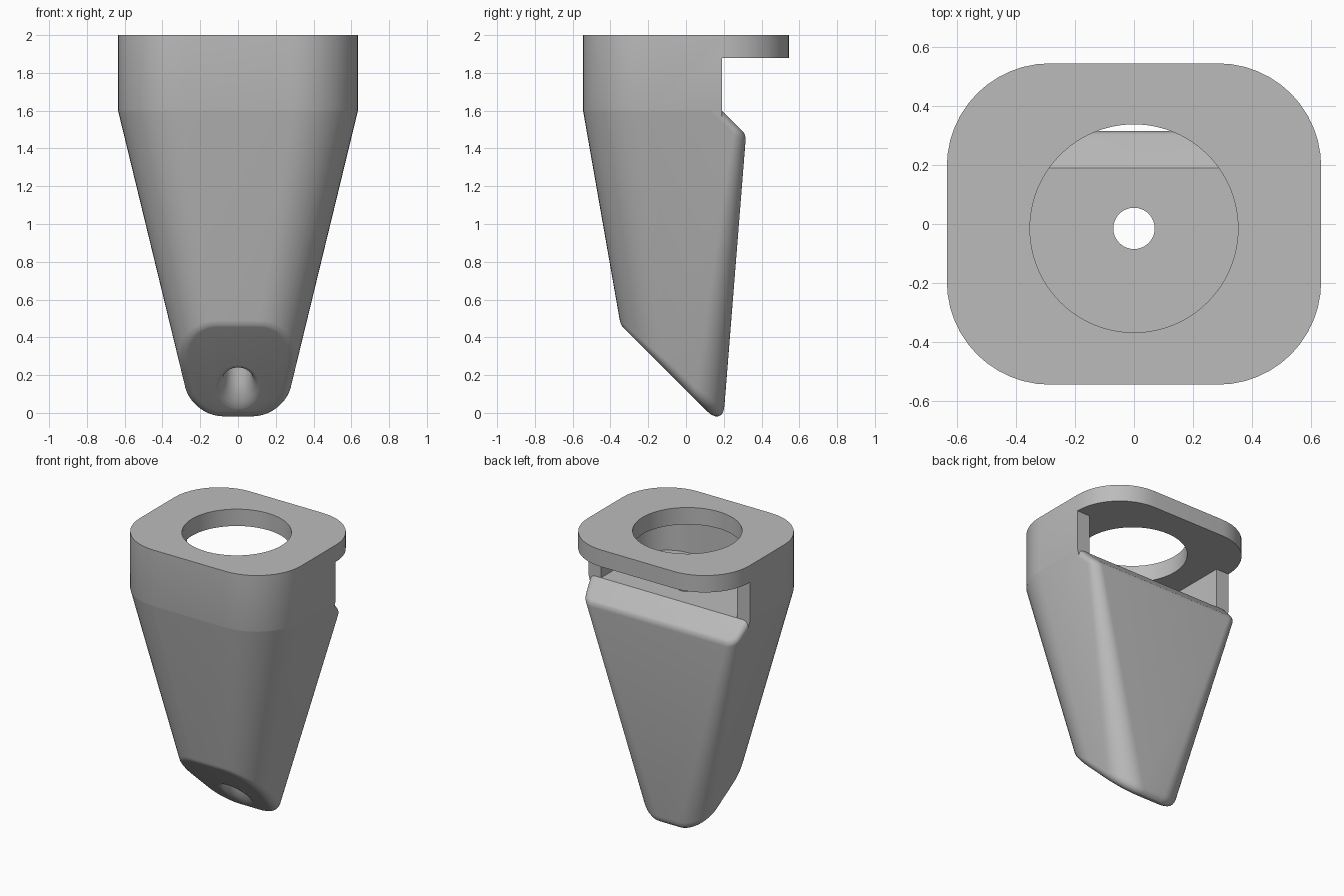
import bpy, bmesh, math
from mathutils import Vector

if "Cube" in bpy.data.objects:
    bpy.data.objects.remove(bpy.data.objects["Cube"], do_unlink=True)

# One plain grey for the whole moulding
grey = bpy.data.materials.new("plain_grey")
grey.use_nodes = True
colour = (0.5, 0.5, 0.5, 1)
grey.diffuse_color = colour
grey.node_tree.nodes["Principled BSDF"].inputs["Base Color"].default_value = colour


def section(half_x, y_front, y_back, r_front, r_back, z, steps=12):
    """Rounded rectangle ring with separate front and back corner radii."""
    corners = [(1, y_back - r_back, r_back, 0), (-1, y_back - r_back, r_back, 90),
               (-1, y_front + r_front, r_front, 180), (1, y_front + r_front, r_front, 270)]
    ring = []
    for sx, cy, r, start in corners:
        cx = sx * (half_x - r)
        for i in range(steps + 1):
            a = math.radians(start + 90 * i / steps)
            ring.append(Vector((cx + r * math.cos(a), cy + r * math.sin(a), z)))
    return ring


def circle(radius, cy, height, count=64):
    """Ring whose height is a function of y."""
    ring = []
    for i in range(count):
        a = math.tau * i / count
        y = cy + radius * math.sin(a)
        ring.append(Vector((radius * math.cos(a), y, height(y))))
    return ring


def loft(rings):
    bm = bmesh.new()
    loops = [[bm.verts.new(p) for p in ring] for ring in rings]
    n = len(loops[0])
    for low, high in zip(loops, loops[1:]):
        for i in range(n):
            j = (i + 1) % n
            bm.faces.new((low[i], low[j], high[j], high[i]))
    bm.faces.new(loops[0][::-1])
    bm.faces.new(loops[-1])
    bmesh.ops.recalc_face_normals(bm, faces=bm.faces)
    return bm


def make(name, bm):
    mesh = bpy.data.meshes.new(name)
    bm.to_mesh(mesh)
    bm.free()
    mesh.materials.append(grey)
    ob = bpy.data.objects.new(name, mesh)
    bpy.context.collection.objects.link(ob)
    return ob


def select_only(ob):
    bpy.ops.object.select_all(action='DESELECT')
    bpy.context.view_layer.objects.active = ob
    ob.select_set(True)


def cut(ob, bm):
    cutter = make("cutter", bm)
    cutter.hide_render = True
    mod = ob.modifiers.new("cut", 'BOOLEAN')
    mod.operation, mod.solver, mod.object = 'DIFFERENCE', 'EXACT', cutter
    select_only(ob)
    bpy.ops.object.modifier_apply(modifier=mod.name)
    bpy.data.objects.remove(cutter, do_unlink=True)


SHELF, SLOT_Y, SLANT, PLATE, BORE_Y = 1.6, 0.19, 0.12, 1.88, -0.015
WIDTH = 0.14


def slice_off(bm, layer, point, normal, radius):
    """Cut with a plane, cap it, and weight the rim for a constant rounding."""
    geom = bm.verts[:] + bm.edges[:] + bm.faces[:]
    res = bmesh.ops.bisect_plane(bm, geom=geom, plane_co=point, plane_no=normal,
                                 clear_outer=True, dist=1e-5)
    rim = [e for e in res["geom_cut"] if isinstance(e, bmesh.types.BMEdge)]
    caps = bmesh.ops.holes_fill(bm, edges=rim, sides=0)["faces"]
    bmesh.ops.recalc_face_normals(bm, faces=bm.faces)
    for e in {e for face in caps for e in face.edges}:
        if min(v.co.z for v in e.verts) < SHELF - 0.001:
            offset = radius * math.tan(e.calc_face_angle(0) / 2)
            e[layer] = min(offset / WIDTH, 1)


# Tapered body, cut at 45 degrees at its foot and behind its shelf
bm = loft([section(0.205, -0.235, 0.187, 0.19, 0.18, -0.17),
           section(0.635, -0.545, 0.328, 0.35, 0.06, SHELF)])
layer = bm.edges.layers.float.new("bevel_weight_edge")
slice_off(bm, layer, (0, SLANT, 0), (0, -1, -1), 0.055)
slice_off(bm, layer, (0, SLOT_Y, SHELF), (0, 1, 1), 0.045)
body = make("tapered_body", bm)
bevel = body.modifiers.new("rounding", 'BEVEL')
bevel.limit_method, bevel.width, bevel.segments = 'WEIGHT', WIDTH, 6
bevel.use_clamp_overlap = False
select_only(body)
bpy.ops.object.modifier_apply(modifier=bevel.name)

# Vertical bore that flares into the slanted foot
rings = [circle(0.115, BORE_Y, lambda y: SLANT - y - 0.15)]
for i in range(9):
    t = math.pi / 2 * (1 - i / 8)
    rings.append(circle(0.07 + 0.045 * (1 - math.cos(t)), BORE_Y,
                        lambda y: SLANT - y + 0.1 * (1 - math.sin(t))))
rings.append(circle(0.07, BORE_Y, lambda y: 1.8))
cut(body, loft(rings))

# Top housing: plate with walls round three sides, open at the back
f = (1.45 + 0.17) / (SHELF + 0.17)
housing = make("top_housing", loft([
    section(0.205 + 0.43 * f - 0.003, -0.235 - 0.31 * f + 0.003, 0.5, 0.335, 0.3, 1.45),
    section(0.635, -0.545, 0.545, 0.35, 0.35, SHELF),
    section(0.635, -0.545, 0.545, 0.35, 0.35, 2.0)]))
cut(housing, loft([section(0.535, -0.445, 0.9, 0.25, 0.05, z) for z in (1.3, PLATE)]))
cut(housing, loft([section(0.9, SLOT_Y, 0.9, 0.01, 0.01, z) for z in (1.3, PLATE)]))
cut(housing, loft([circle(0.353, BORE_Y, lambda y: z, 96) for z in (1.8, 2.1)]))

# Smooth curved walls, crisp edges
for ob in (body, housing):
    select_only(ob)
    bpy.ops.object.shade_smooth_by_angle(angle=math.radians(30))
